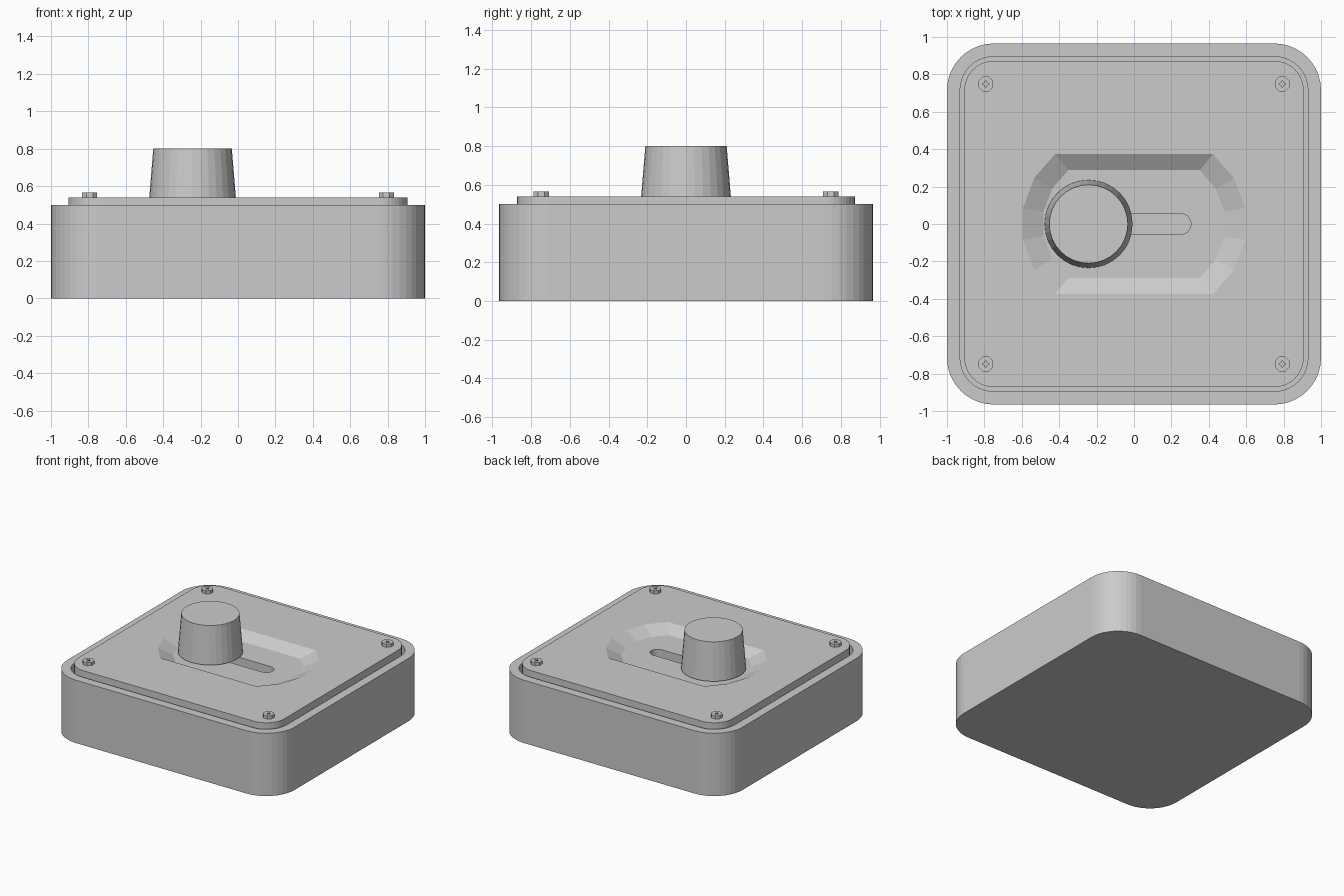
import bpy
import bmesh
from math import sin, cos, pi, radians

cube = bpy.data.objects.get("Cube")
if cube:
    bpy.data.objects.remove(cube, do_unlink=True)

grey = bpy.data.materials.new("light_grey")
grey.use_nodes = True
colour = (0.6, 0.6, 0.6, 1)
grey.diffuse_color = colour
grey.node_tree.nodes["Principled BSDF"].inputs["Base Color"].default_value = colour


def loft(name, *rings):
    """Solid through matching rings, each given as (outline, z)."""
    bm = bmesh.new()
    loops = [[bm.verts.new((x, y, z)) for x, y in pts] for pts, z in rings]
    n = len(loops[0])
    for low, high in zip(loops, loops[1:]):
        for i in range(n):
            j = (i + 1) % n
            bm.faces.new((low[i], low[j], high[j], high[i]))
    bm.faces.new(loops[0][::-1])
    bm.faces.new(loops[-1])
    bmesh.ops.recalc_face_normals(bm, faces=bm.faces)
    mesh = bpy.data.meshes.new(name)
    bm.to_mesh(mesh)
    bm.free()
    mesh.materials.append(grey)
    ob = bpy.data.objects.new(name, mesh)
    bpy.context.collection.objects.link(ob)
    return ob


def carve(target, cutter):
    """Cut one solid from another, then drop the cutter."""
    mod = target.modifiers.new("cut", "BOOLEAN")
    mod.operation = "DIFFERENCE"
    mod.solver = "EXACT"
    mod.object = cutter
    bpy.context.view_layer.objects.active = target
    bpy.ops.object.modifier_apply(modifier=mod.name)
    bpy.data.objects.remove(cutter, do_unlink=True)


def arc(cx, cy, r, start, end, steps):
    angles = [radians(start + (end - start) * i / steps) for i in range(steps + 1)]
    return [(cx + r * cos(a), cy + r * sin(a)) for a in angles]


def circle(r, sides, cx=0, cy=0):
    return arc(cx, cy, r, 0, 360, sides)[:-1]


def rounded(hx, hy, r, steps=10):
    pts = []
    for k, (sx, sy) in enumerate(((1, 1), (-1, 1), (-1, -1), (1, -1))):
        pts += arc(sx * (hx - r), sy * (hy - r), r, 90 * k, 90 * k + 90, steps)
    return pts


def two_ended(cx, r, half_angle, steps):
    """Straight sides joined by an arc at each end."""
    return (arc(cx, 0, r, -half_angle, half_angle, steps)
            + arc(-cx, 0, r, 180 - half_angle, 180 + half_angle, steps))


# Housing with a pocket for the cover
outer = rounded(1, 0.965, 0.25)
housing = loft("housing", (outer, 0), (outer, 0.5))
pocket = rounded(0.93, 0.895, 0.18)
carve(housing, loft("pocket_cutter", (pocket, 0.4), (pocket, 0.6)))

# Cover plate with a sloped dish and a slide slot
edge = rounded(0.907, 0.872, 0.157)
cover = loft("cover_plate", (edge, 0.4), (edge, 0.54))
floor_z, top_z, over = 0.486, 0.54, 0.01
floor_r, lip_r = 0.37, 0.482
over_r = lip_r + (lip_r - floor_r) * over / (top_z - floor_z)
carve(cover, loft("dish_cutter",
                  (two_ended(0.119, floor_r, 51, 5), floor_z),
                  (two_ended(0.119, over_r, 51, 5), top_z + over)))
slot = two_ended(0.25, 0.055, 90, 8)
carve(cover, loft("slot_cutter", (slot, 0.42), (slot, 0.6)))

# Sliding knob on its stem
knob_x = -0.243
loft("knob", (circle(0.235, 32, knob_x), 0.497), (circle(0.21, 32, knob_x), 0.8))
stem = circle(0.05, 16, knob_x)
loft("knob_stem", (stem, 0.42), (stem, 0.51))

# Corner screws with a cross recess
for side, sx in (("right", -1), ("left", 1)):
    for end, sy in (("front", -1), ("back", 1)):
        x, y = sx * 0.793, sy * 0.748
        head = arc(x, y, 0.043, 22.5, 382.5, 8)[:-1]
        screw = loft(f"{end}_{side}_screw", (head, 0.53), (head, 0.565))
        star = [(x + r * cos(i * pi / 4), y + r * sin(i * pi / 4))
                for i, r in enumerate((0.02, 0.009) * 4)]
        carve(screw, loft("cross_cutter", (star, 0.55), (star, 0.58)))
